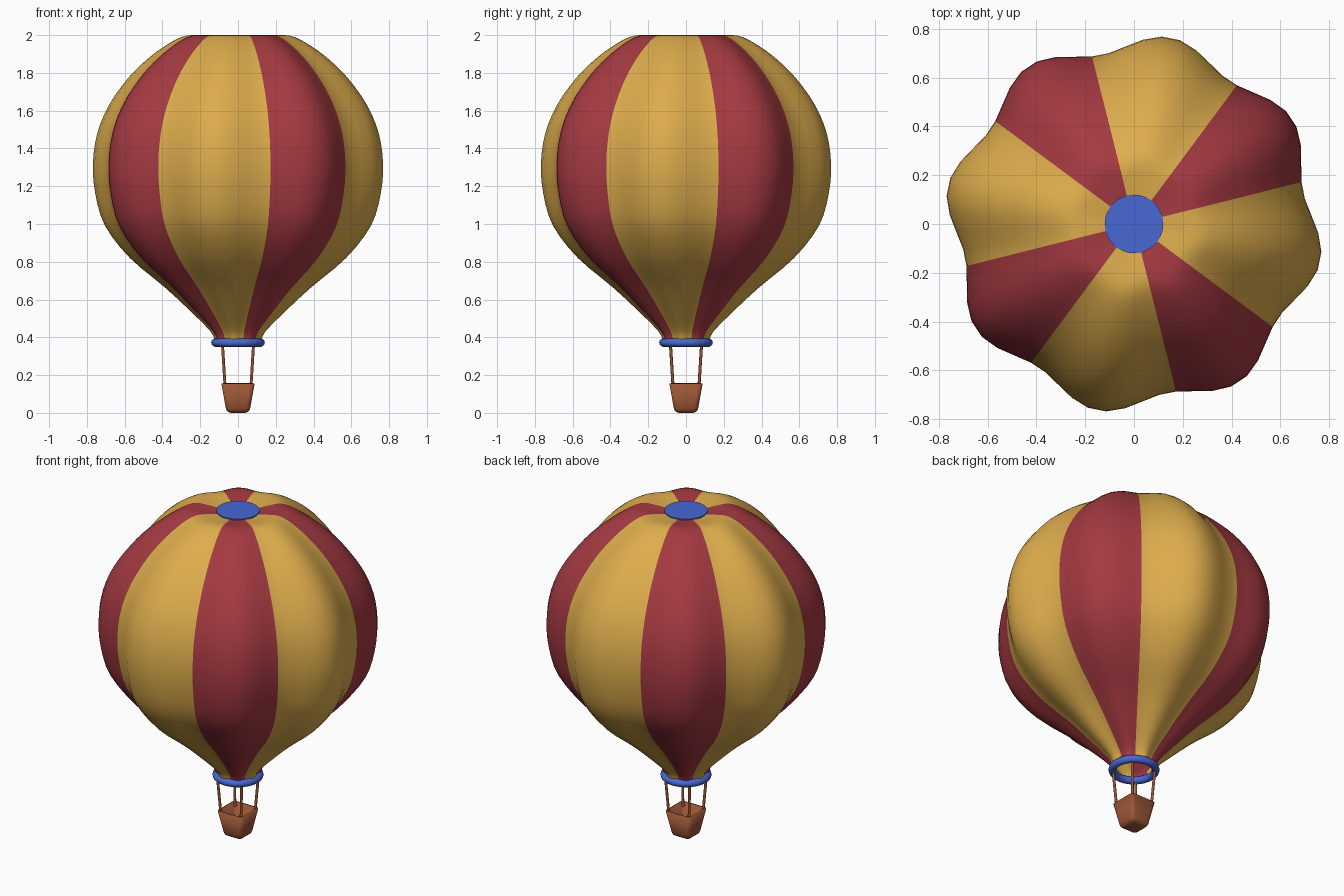
import bpy, bmesh, math
from mathutils import Vector

if "Cube" in bpy.data.objects:
    bpy.data.objects.remove(bpy.data.objects["Cube"])


def mat(name, rgb):
    m = bpy.data.materials.new(name)
    m.diffuse_color = (*rgb, 1)
    m.use_nodes = True
    m.node_tree.nodes["Principled BSDF"].inputs["Base Color"].default_value = m.diffuse_color
    return m


GOLD = mat("gold", (0.73, 0.418, 0.074))
RED = mat("red", (0.376, 0.042, 0.054))
BLUE = mat("blue", (0.065, 0.138, 0.66))
BROWN = mat("brown", (0.32, 0.091, 0.036))


def finish(name, bm, mats, angle=40):
    me = bpy.data.meshes.new(name)
    bm.to_mesh(me)
    bm.free()
    ob = bpy.data.objects.new(name, me)
    bpy.context.collection.objects.link(ob)
    for m in mats:
        me.materials.append(m)
    bpy.ops.object.select_all(action='DESELECT')
    ob.select_set(True)
    bpy.context.view_layer.objects.active = ob
    bpy.ops.object.shade_smooth_by_angle(angle=math.radians(angle))
    return ob


def smooth_path(pts, steps=3):
    # Catmull-Rom curve through the points
    p = [Vector(q) for q in pts]
    p = [2 * p[0] - p[1]] + p + [2 * p[-1] - p[-2]]
    out = []
    for i in range(1, len(p) - 2):
        a, b, c, d = p[i - 1:i + 3]
        for s in range(steps):
            t = s / steps
            out.append(0.5 * (2 * b + (c - a) * t + (2 * a - 5 * b + 4 * c - d) * t * t
                              + (3 * b - a - 3 * c + d) * t ** 3))
    return out + [p[-2]]


# Envelope: eight bulging gores in alternating colours, open at the mouth
profile = smooth_path([(0.118, 0.375), (0.14, 0.43), (0.245, 0.54), (0.375, 0.665),
                       (0.553, 0.82), (0.68, 0.99), (0.73, 1.16), (0.742, 1.32),
                       (0.72, 1.48), (0.66, 1.63), (0.56, 1.775), (0.45, 1.885),
                       (0.34, 1.964), (0.26, 1.998), (0.18, 1.995), (0.1, 1.986)])
N = 64
bm = bmesh.new()
rings = []
for r, z in profile:
    ring = []
    for k in range(N):
        a = (k + 0.5) * math.tau / N
        q = r * (1 - 0.05 * math.sin(8 * a))
        ring.append(bm.verts.new((q * math.cos(a), q * math.sin(a), min(z, 2.0))))
    rings.append(ring)
for lo, hi in zip(rings, rings[1:]):
    for k in range(N):
        j = (k + 1) % N
        f = bm.faces.new((lo[k], lo[j], hi[j], hi[k]))
        mid = (k + 1) * 360 / N
        off = (mid - 78.75 + 45) % 90 - 45      # angle from nearest gold gore
        f.material_index = 0 if abs(off) < 25 else 1
finish("envelope", bm, [GOLD, RED], 80)

# Crown disc
bm = bmesh.new()
bmesh.ops.create_cone(bm, cap_ends=True, segments=32, radius1=0.12, radius2=0.12, depth=0.008)
bmesh.ops.translate(bm, verts=bm.verts, vec=(0, 0, 1.991))
finish("crown_disc", bm, [BLUE])

# Mouth ring
bpy.ops.mesh.primitive_torus_add(major_radius=0.12, minor_radius=0.022, major_segments=48,
                                 minor_segments=12, location=(0, 0, 0.372))
ring = bpy.context.object
ring.name = "mouth_ring"
ring.data.materials.append(BLUE)
bpy.ops.object.shade_smooth_by_angle(angle=math.radians(60))

# Basket: tapered rounded box, open at the top
bm = bmesh.new()
bmesh.ops.create_cube(bm, size=2)
for v in bm.verts:
    h = 0.088 if v.co.z > 0 else 0.06
    v.co = (v.co.x * h, v.co.y * h, 0.155 if v.co.z > 0 else 0.005)
top = [f for f in bm.faces if f.normal.z > 0.9 or all(v.co.z > 0.1 for v in f.verts)]
bmesh.ops.delete(bm, geom=top, context='FACES')
edges = [e for e in bm.edges if not e.is_boundary]
bmesh.ops.bevel(bm, geom=edges, offset=0.024, segments=4, profile=0.5, affect='EDGES')
low = min(v.co.z for v in bm.verts)
for v in bm.verts:
    v.co.z = (v.co.z - low) * 0.155 / (0.155 - low)
bmesh.ops.recalc_face_normals(bm, faces=bm.faces)
floor = min(bm.faces, key=lambda f: f.calc_center_median().z)
if floor.normal.z > 0:
    bmesh.ops.reverse_faces(bm, faces=bm.faces)
basket = finish("basket", bm, [BROWN])
sol = basket.modifiers.new("wall", 'SOLIDIFY')
sol.thickness = 0.012
sol.offset = -1

# Four ropes from basket corners to the ring
for i, (sx, sy) in enumerate([(-1, -1), (1, -1), (1, 1), (-1, 1)]):
    a = Vector((sx * 0.068, sy * 0.068, 0.13))
    b = Vector((sx * 0.083, sy * 0.083, 0.375))
    bm = bmesh.new()
    bmesh.ops.create_cone(bm, cap_ends=True, segments=10, radius1=0.008, radius2=0.008,
                          depth=(b - a).length)
    bmesh.ops.rotate(bm, verts=bm.verts, cent=(0, 0, 0),
                     matrix=Vector((0, 0, 1)).rotation_difference(b - a).to_matrix())
    bmesh.ops.translate(bm, verts=bm.verts, vec=(a + b) / 2)
    finish("rope_%d" % (i + 1), bm, [BROWN])
